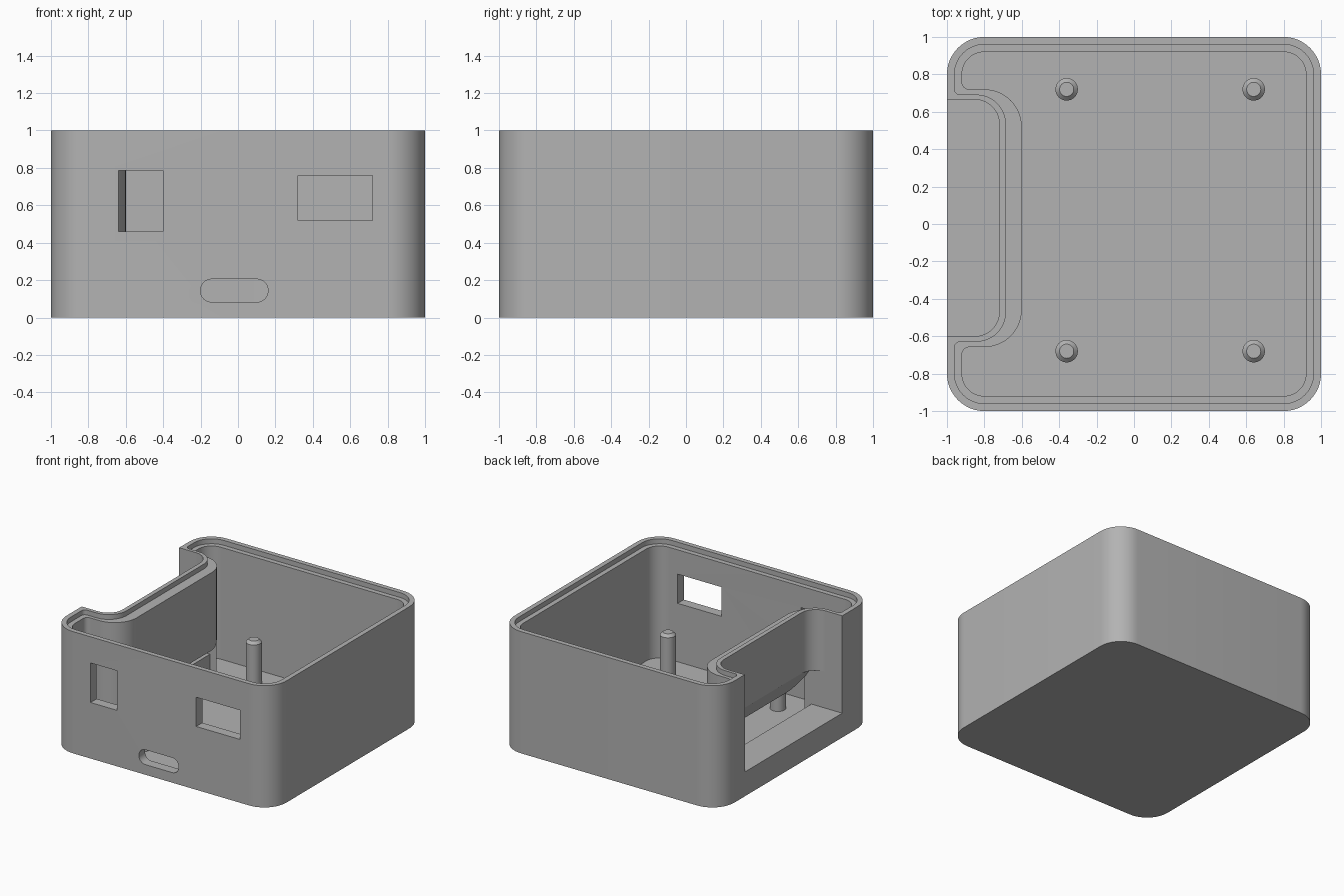
import bpy, bmesh, math
from mathutils import Vector

cube = bpy.data.objects.get("Cube")
if cube:
    bpy.data.objects.remove(cube, do_unlink=True)

grey = bpy.data.materials.new("case_grey")
grey.use_nodes = True
COLOUR = (0.45, 0.45, 0.45, 1)
grey.diffuse_color = COLOUR
grey.node_tree.nodes["Principled BSDF"].inputs["Base Color"].default_value = COLOUR

FLOOR, LEDGE, TOP = 0.04, 0.2, 1.0


def rounded(corners, steps=12):
    """Outline from (x, y, radius) corners, each right angle replaced by an arc."""
    out = []
    for i, (x, y, r) in enumerate(corners):
        p = Vector((x, y))
        if r == 0:
            out.append(p)
            continue
        a = (Vector(corners[i - 1][:2]) - p).normalized()
        b = (Vector(corners[(i + 1) % len(corners)][:2]) - p).normalized()
        centre = p + (a + b) * r
        for k in range(steps + 1):
            t = math.pi / 2 * k / steps
            out.append(centre - b * r * math.cos(t) - a * r * math.sin(t))
    return out


def prism(name, outline, low, high, axis="z"):
    """Extrude a flat outline along an axis: z from (x, y), y from (x, z)."""
    place = (lambda p, h: (p[0], p[1], h)) if axis == "z" else (lambda p, h: (p[0], h, p[1]))
    bm = bmesh.new()
    face = bm.faces.new([bm.verts.new(place(p, low)) for p in outline])
    ext = bmesh.ops.extrude_face_region(bm, geom=[face])
    offset = Vector(place((0, 0), high - low))
    bmesh.ops.translate(bm, vec=offset,
                        verts=[g for g in ext["geom"] if isinstance(g, bmesh.types.BMVert)])
    bmesh.ops.recalc_face_normals(bm, faces=bm.faces)
    mesh = bpy.data.meshes.new(name)
    bm.to_mesh(mesh)
    bm.free()
    mesh.materials.append(grey)
    obj = bpy.data.objects.new(name, mesh)
    bpy.context.collection.objects.link(obj)
    return obj


def activate(obj):
    bpy.ops.object.select_all(action="DESELECT")
    obj.select_set(True)
    bpy.context.view_layer.objects.active = obj


def cut(target, cutter):
    cutter.hide_render = True
    mod = target.modifiers.new("cut", "BOOLEAN")
    mod.operation, mod.solver, mod.object = "DIFFERENCE", "EXACT", cutter
    activate(target)
    bpy.ops.object.modifier_apply(modifier=mod.name)
    bpy.data.objects.remove(cutter, do_unlink=True)


def box(x0, x1, z0, z1, r=0):
    return rounded([(x0, z0, r), (x1, z0, r), (x1, z1, r), (x0, z1, r)])


def room(half, r, notch_x, notch_low, notch_high, notch_r, tip_r):
    """Rounded square with a notch taken out of its -x side."""
    return rounded([(-half, -half, r), (half, -half, r), (half, half, r), (-half, half, r),
                    (-half, notch_high, tip_r), (notch_x, notch_high, notch_r),
                    (notch_x, notch_low, notch_r), (-half, notch_low, tip_r)])


# Outer shell, hollowed, with a stepped seat for a lid
case = prism("case_body", box(-1, 1, -1, 1, 0.2), 0, TOP)
cut(case, prism("cavity", room(0.92, 0.12, -0.6, -0.658, 0.72, 0.2, 0.04), FLOOR, 1.2))
cut(case, prism("lid_seat", room(0.96, 0.16, -0.684, -0.63, 0.692, 0.16, 0.03), 0.96, 1.2))

# Side recess, open above the ledge
cut(case, prism("recess", rounded([(-1.2, -0.6, 0), (-0.72, -0.6, 0.13),
                                   (-0.72, 0.665, 0.13), (-1.2, 0.665, 0)]), LEDGE, 1.2))

# Passage below the recess wall, with a sloped upper edge
cut(case, prism("passage", [(-1.2, LEDGE), (-0.72, LEDGE), (-0.72, FLOOR), (-0.5, FLOOR),
                            (-0.5, 0.17), (-0.72, 0.5), (-1.2, 0.5)], -0.6, 0.665, "y"))

# Front openings
for name, outline in (("switch_window", box(-0.64, -0.4, 0.46, 0.785)),
                      ("wide_window", box(0.32, 0.72, 0.52, 0.76)),
                      ("port_slot", box(-0.2, 0.16, 0.083, 0.205, 0.058))):
    cut(case, prism(name, outline, -1.2, -0.85, "y"))
activate(case)
bpy.ops.object.shade_smooth_by_angle(angle=math.radians(30))

# Mounting posts with chamfered tops
for side, x in (("right", -0.36), ("left", 0.64)):
    for end, y in (("front", -0.68), ("back", 0.72)):
        circle = [(x + 0.06 * math.cos(t * math.pi / 16), y + 0.06 * math.sin(t * math.pi / 16))
                  for t in range(32)]
        post = prism(f"post_{end}_{side}", circle, FLOOR, 0.4)
        bm = bmesh.new()
        bm.from_mesh(post.data)
        rim = [e for e in bm.edges if all(v.co.z > 0.3 for v in e.verts)]
        bmesh.ops.bevel(bm, geom=rim, offset=0.022, segments=1, affect="EDGES")
        bm.to_mesh(post.data)
        bm.free()
        activate(post)
        bpy.ops.object.shade_smooth_by_angle(angle=math.radians(30))
